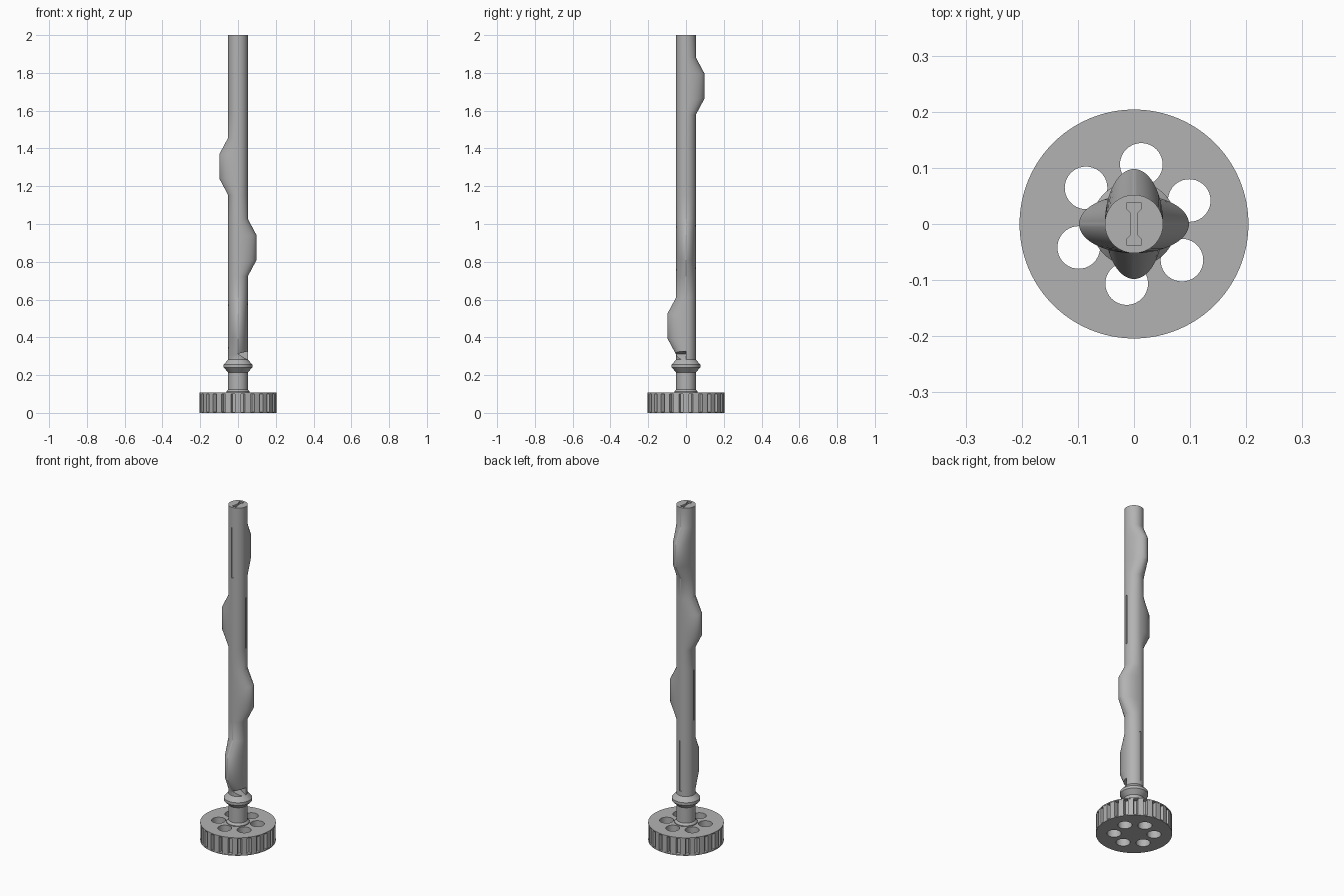
import bpy, bmesh
from math import sin, cos, pi, radians
from mathutils import Vector

cube = bpy.data.objects.get("Cube")
if cube:
    bpy.data.objects.remove(cube)

steel = bpy.data.materials.new("brushed steel grey")
steel.use_nodes = True
GREY = (0.45, 0.45, 0.45, 1)
steel.diffuse_color = GREY
steel.node_tree.nodes["Principled BSDF"].inputs["Base Color"].default_value = GREY


def loft(name, rings):
    """Skin a stack of equal-length point rings and cap both ends."""
    bm = bmesh.new()
    loops = [[bm.verts.new(p) for p in ring] for ring in rings]
    n = len(loops[0])
    for a, b in zip(loops, loops[1:]):
        for i in range(n):
            j = (i + 1) % n
            bm.faces.new((a[i], a[j], b[j], b[i]))
    bm.faces.new(loops[0][::-1])
    bm.faces.new(loops[-1])
    bmesh.ops.recalc_face_normals(bm, faces=bm.faces)
    mesh = bpy.data.meshes.new(name)
    bm.to_mesh(mesh)
    bm.free()
    obj = bpy.data.objects.new(name, mesh)
    bpy.context.collection.objects.link(obj)
    mesh.materials.append(steel)
    return obj


def circle(r, z, n=64, centre=(0, 0)):
    return [(centre[0] + r * cos(2 * pi * i / n), centre[1] + r * sin(2 * pi * i / n), z)
            for i in range(n)]


def prism(name, outline, z0, z1):
    return loft(name, [[(x, y, z) for x, y in outline] for z in (z0, z1)])


def box(name, lo, hi):
    return prism(name, [(lo[0], lo[1]), (hi[0], lo[1]), (hi[0], hi[1]), (lo[0], hi[1])], lo[2], hi[2])


def cut(obj, cutters):
    for c in cutters:
        c.hide_render = True
        c.hide_set(True)
        mod = obj.modifiers.new(c.name, 'BOOLEAN')
        mod.operation = 'DIFFERENCE'
        mod.solver = 'EXACT'
        mod.object = c


def bake(obj, cutters):
    """Apply the cuts, drop the cutters and smooth the round faces."""
    cut(obj, cutters)
    bpy.ops.object.select_all(action='DESELECT')
    bpy.context.view_layer.objects.active = obj
    obj.select_set(True)
    for mod in list(obj.modifiers):
        bpy.ops.object.modifier_apply(modifier=mod.name)
    bpy.ops.object.shade_smooth_by_angle(angle=radians(28))
    for c in cutters:
        bpy.data.objects.remove(c)


# Camshaft: round sections, stretched to one side at every lobe
R = 0.052
REACH = 0.098 / R
LOBES = [(0.46, (0, -1)), (0.875, (1, 0)), (1.305, (-1, 0)), (1.73, (0, 1))]


def section(z, r, stretch=1.0, toward=(0, 1)):
    d = Vector((toward[0], toward[1], 0))
    ring = []
    for p in circle(r, z):
        v = Vector(p)
        side = max(0.0, v.dot(d))
        ring.append(v + d * side * (stretch - 1))
    return ring


rings = [section(z, r) for z, r in [(0.06, 0.062), (0.112, 0.062), (0.124, R), (0.215, R),
                                    (0.24, 0.076), (0.256, 0.076), (0.282, R)]]
for mid, toward in LOBES:
    for dz, stretch in [(-0.152, 1), (-0.066, REACH), (0.066, REACH), (0.152, 1)]:
        rings.append(section(mid + dz, R, stretch, toward))
rings.append(section(2.0, R))
shaft = loft("camshaft", rings)

# Narrow groove on the heel of each lobe
cutters = []
for mid, (dx, dy) in LOBES:
    c = Vector((-dx, -dy, 0)) * (R + 0.005)
    w = Vector((0.01 if dx else 0.005, 0.01 if dy else 0.005, 0.15))
    c.z = mid
    cutters.append(box("heel_groove_cutter", c - w, c + w))

# Tapered notch above the collar
wedge = [(0.0, 0.313), (0.07, 0.331), (0.07, 0.268)]
cutters.append(loft("notch_cutter", [[(x, y, z) for x, z in wedge] for y in (-0.07, 0.0)]))

# Dog-bone slot in the end of the shaft
quarter = [(0.013, 0.037), (0.013, 0.027), (0.006, 0.02)]
right = quarter + [(x, -y) for x, y in reversed(quarter)]
bone = right + [(-x, -y) for x, y in right]
cutters.append(prism("end_slot_cutter", bone, 1.985, 2.05))
bake(shaft, cutters)

# Drive pulley: toothed core between two thin flanges
TEETH, OUTER, ROOT, H = 24, 0.203, 0.18, 0.107
LIP = 0.006
outline = []
for t in range(TEETH):
    for r, f in [(OUTER, -0.28), (OUTER, 0.0), (OUTER, 0.28), (ROOT, 0.36), (ROOT, 0.64)]:
        a = 2 * pi * (t + f) / TEETH
        outline.append((r * cos(a), r * sin(a)))


def lightening_holes():
    holes = []
    for k in range(6):
        a = radians(83 + 60 * k)
        c = (0.107 * cos(a), 0.107 * sin(a))
        holes.append(loft("hole_cutter", [circle(0.038, z, 40, c) for z in (-0.05, 0.2)]))
    return holes


core = prism("pulley_teeth", outline, LIP, H - LIP)
bake(core, lightening_holes())
for name, z in [("pulley_lower_flange", 0), ("pulley_upper_flange", H - LIP)]:
    flange = loft(name, [circle(0.204, z, 96), circle(0.204, z + LIP, 96)])
    bake(flange, lightening_holes())
